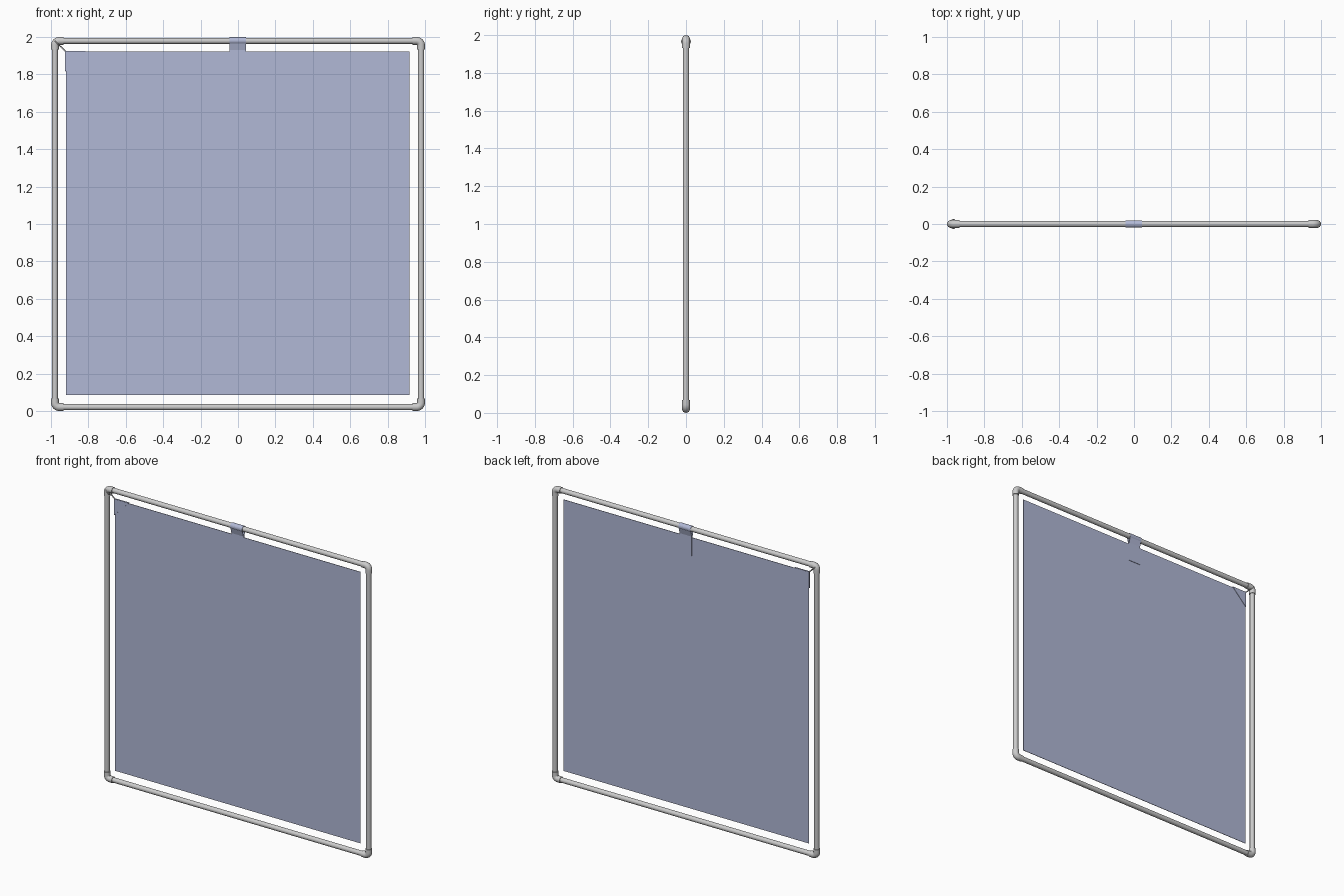
import bpy, bmesh
from math import sin, cos, pi, sqrt

if "Cube" in bpy.data.objects:
    bpy.data.objects.remove(bpy.data.objects["Cube"])

C = 0.979      # pipe centreline distance from the middle
MID = 1.0      # height of the frame centre

cloth = bpy.data.materials.new("cloth")
cloth.diffuse_color = (0.44, 0.48, 0.67, 1)
cloth.use_nodes = True
cloth.node_tree.nodes["Principled BSDF"].inputs["Base Color"].default_value = cloth.diffuse_color


def mesh_object(name, verts, faces, mat=None, thickness=0):
    me = bpy.data.meshes.new(name)
    me.from_pydata(verts, [], faces)
    ob = bpy.data.objects.new(name, me)
    bpy.context.collection.objects.link(ob)
    if mat:
        me.materials.append(mat)
    if thickness:
        m = ob.modifiers.new("thickness", 'SOLIDIFY')
        m.thickness = thickness
        m.offset = 0
    return ob


def tube(name, pts, radius, closed=False, mat=None, res=6):
    cu = bpy.data.curves.new(name, 'CURVE')
    cu.dimensions = '3D'
    cu.bevel_depth = radius
    cu.bevel_resolution = res
    cu.use_fill_caps = True
    sp = cu.splines.new('POLY')
    sp.points.add(len(pts) - 1)
    for p, co in zip(sp.points, pts):
        p.co = (*co, 1)
    sp.use_cyclic_u = closed
    tmp = bpy.data.objects.new(name + "_curve", cu)
    bpy.context.collection.objects.link(tmp)
    dg = bpy.context.evaluated_depsgraph_get()
    me = bpy.data.meshes.new_from_object(tmp.evaluated_get(dg))
    bpy.data.objects.remove(tmp)
    ob = bpy.data.objects.new(name, me)
    bpy.context.collection.objects.link(ob)
    if mat:
        me.materials.clear()
        me.materials.append(mat)
    bpy.ops.object.select_all(action='DESELECT')
    bpy.context.view_layer.objects.active = ob
    ob.select_set(True)
    bpy.ops.object.shade_smooth_by_angle(angle=0.7)
    return ob


# Four straight pipes
L = C - 0.03
for s, side in ((-1, "left"), (1, "right")):
    tube(side + "_pipe", [(s * C, 0, MID - L), (s * C, 0, MID + L)], 0.0165)
for s, side in ((-1, "bottom"), (1, "top")):
    tube(side + "_pipe", [(-L, 0, MID + s * C), (L, 0, MID + s * C)], 0.0165)

# Rounded corner elbows
B = 0.024
E = 0.932
for sx, nx in ((-1, "left"), (1, "right")):
    for sz, nz in ((-1, "bottom"), (1, "top")):
        path = [(E, C)]
        for i in range(9):
            a = pi / 2 * (1 - i / 8)
            path.append((C - B + B * cos(a), C - B + B * sin(a)))
        path.append((C, E))
        tube(f"{nz}_{nx}_elbow", [(sx * u, 0, MID + sz * v) for u, v in path], 0.021)

# Cloth panel
x0, x1, z0, z1 = -0.92, 0.917, 0.087, 1.922
mesh_object("cloth_panel", [(x0, 0, z0), (x1, 0, z0), (x1, 0, z1), (x0, 0, z1)],
            [(0, 1, 2, 3)], cloth, 0.003)

# Hanging strap folded over the top pipe and down both faces of the panel
R = 0.0185
prof = [(-0.004, 1.80), (-0.004, 1.93)]
for i in range(17):
    a = pi * 1.25 - 1.5 * pi * i / 16
    prof.append((R * cos(a), MID + C + R * sin(a)))
prof += [(0.004, 1.93), (0.004, 1.80)]
n = len(prof)
verts = [(x, y, z) for x in (-0.046, 0.044) for y, z in prof]
mesh_object("hanging_strap", verts,
            [(i, i + 1, n + i + 1, n + i) for i in range(n - 1)], cloth, 0.003)

# Triangular reinforcing patches on the upper left corner
for s, side in ((-1, "front"), (1, "back")):
    y = s * 0.0035
    mesh_object(side + "_corner_patch",
                [(-0.924, y, 1.926), (-0.924, y, 1.815), (-0.813, y, 1.926)],
                [(0, 1, 2)], cloth, 0.003)

# Cord looped round the elbow and tied to the patch
k = 1 / sqrt(2)
cx, cz = -0.966, MID + 0.966
loop = []
for i in range(24):
    a = 2 * pi * i / 24
    d = 0.0235 * cos(a)
    loop.append((cx + d * k, 0.0235 * sin(a), cz - d * k))
tube("corner_cord_loop", loop, 0.003, closed=True, res=3)
tube("corner_cord", [(-0.95, 0, 1.95), (-0.916, 0, 1.918)], 0.004, res=3)
